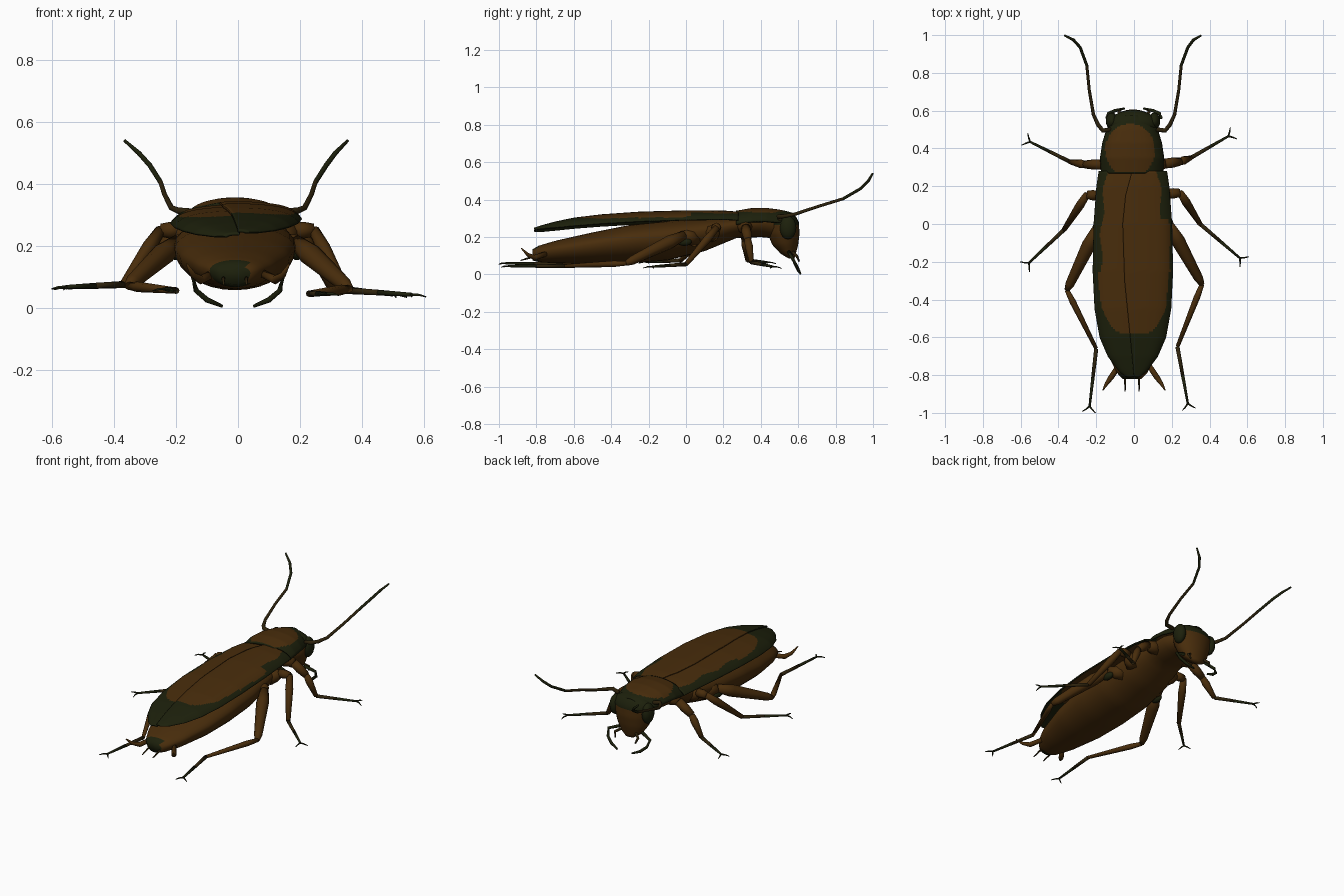
import bpy, bmesh, math
from mathutils import Vector

if "Cube" in bpy.data.objects:
    bpy.data.objects.remove(bpy.data.objects["Cube"])


def material(name, rgb):
    m = bpy.data.materials.new(name)
    m.diffuse_color = (*rgb, 1)
    m.use_nodes = True
    m.node_tree.nodes["Principled BSDF"].inputs["Base Color"].default_value = m.diffuse_color
    return m


BROWN = material("chestnut_brown", (0.066, 0.026, 0.0035))
GREEN = material("dark_green", (0.012, 0.0145, 0.0035))
DARK = material("dark_olive_brown", (0.028, 0.017, 0.004))
MATS = [BROWN, GREEN, DARK]


def finish(bm, name, rule=None):
    """Turn a bmesh into a smooth object; rule(centre) picks the material."""
    bmesh.ops.recalc_face_normals(bm, faces=bm.faces)
    for f in bm.faces:
        f.smooth = True
        if rule:
            f.material_index = int(rule(f.calc_center_median()))
    me = bpy.data.meshes.new(name)
    bm.to_mesh(me)
    bm.free()
    for m in MATS:
        me.materials.append(m)
    ob = bpy.data.objects.new(name, me)
    bpy.context.collection.objects.link(ob)
    return ob


def loft(name, rings, rule=None):
    bm = bmesh.new()
    vs = [[bm.verts.new(p) for p in r] for r in rings]
    n = len(vs[0])
    for a, b in zip(vs, vs[1:]):
        for i in range(n):
            j = (i + 1) % n
            bm.faces.new((a[i], a[j], b[j], b[i]))
    bm.faces.new(vs[0])
    bm.faces.new(vs[-1])
    return finish(bm, name, rule)


def tube(name, pts, radii, rule=None, n=8):
    pts = [Vector(p) for p in pts]
    rings = []
    for i, p in enumerate(pts):
        d = (pts[min(i + 1, len(pts) - 1)] - pts[max(i - 1, 0)]).normalized()
        s = d.cross(Vector((0, 0, 1))).normalized()
        u = s.cross(d)
        rings.append([p + radii[i] * (math.cos(a) * s + math.sin(a) * u)
                      for a in (2 * math.pi * k / n for k in range(n))])
    return loft(name, rings, rule)


def ball(name, c, r, mat):
    bm = bmesh.new()
    bmesh.ops.create_uvsphere(bm, u_segments=16, v_segments=10, radius=1)
    for v in bm.verts:
        v.co = Vector([v.co[k] * r[k] + c[k] for k in range(3)])
    return finish(bm, name, lambda p: mat)


def lerp(table, y, k=1):
    """Interpolate column k of a table sorted by its first column."""
    if y <= table[0][0]:
        return table[0][k]
    for a, b in zip(table, table[1:]):
        if y <= b[0]:
            t = (y - a[0]) / (b[0] - a[0])
            return a[k] + t * (b[k] - a[k])
    return table[-1][k]


# Abdomen and thorax: y, half width, bottom, top
BODY = [(-.82, .05, .075, .135), (-.8, .075, .067, .15), (-.7, .125, .06, .18),
        (-.5, .175, .056, .225), (-.3, .195, .06, .265), (-.1, .195, .075, .285),
        (.1, .175, .125, .30), (.27, .14, .195, .31), (.4, .125, .2, .325), (.5, .09, .19, .31)]
rings = []
for s in range(41):
    y = -.82 + 1.32 * s / 40
    w, lo, hi = (lerp(BODY, y, k) for k in (1, 2, 3))
    zc = lo + .62 * (hi - lo)
    rings.append([(w * math.cos(a) - .01, y, zc + math.sin(a) * ((hi - zc) if math.sin(a) > 0 else (zc - lo)))
                  for a in (2 * math.pi * k / 28 for k in range(28))])
loft("abdomen_and_thorax", rings, lambda p: p.y < -.79 and abs(p.x + .02) < .055)

# Head: z, y centre, half width, half depth
HEAD = [(.085, .565, .03, .015), (.11, .547, .07, .04), (.16, .53, .1, .07), (.22, .522, .12, .085),
        (.28, .525, .13, .078), (.315, .53, .105, .055), (.335, .53, .04, .02)]
rings = []
for s in range(19):
    z = .085 + .25 * s / 18
    yc, w, d = (lerp(HEAD, z, k) for k in (1, 2, 3))
    rings.append([(w * math.cos(a) - .005, yc + d * math.sin(a), z)
                  for a in (2 * math.pi * k / 24 for k in range(24))])
loft("head", rings, lambda p: p.z > .265)

# Wings: y, outer half width, ridge height; and the curved seam
WING = [(-.81, .03, .243), (-.78, .07, .253), (-.7, .13, .275), (-.6, .173, .296), (-.45, .2, .314),
        (-.25, .21, .328), (0, .205, .335), (.2, .19, .334), (.28, .178, .328)]
SEAM = [(-.81, 0), (-.6, -.02), (-.3, -.05), (0, -.06), (.15, -.045), (.28, -.01)]


def wing(name, side, lift):
    bm = bmesh.new()
    nu, nv = 36, 90
    grid = []
    for j in range(nv + 1):
        y = -.81 + 1.09 * j / nv
        ridge = lerp(WING, y, 2)
        w = lerp(WING, y) - .006 * side
        inner = lerp(SEAM, y) if side > 0 else min(.05, w * .1)
        row = []
        for i in range(nu + 1):
            x = inner + (side * w - inner) * (i / nu) ** .8
            t = abs(x) / w
            row.append(bm.verts.new((x, y, ridge + lift - (.022 * t * t + .026 * t ** 8) * w / .2)))
        grid.append(row)
    for a, b in zip(grid, grid[1:]):
        for i in range(nu):
            bm.faces.new((a[i], a[i + 1], b[i + 1], b[i]))

    def painted(p):
        edge = lerp(WING, p.y) - .006 * side - abs(p.x)
        wave = .008 * math.sin(p.y * 26)
        if side > 0:
            band = .05 + wave if p.y > .03 else .014 + .4 * wave if p.y > -.25 else .024 + .5 * wave
            if 0 < p.x - lerp(SEAM, p.y) < .003:
                return 1
        else:
            band = .042 + wave if p.y > -.25 else .03 + .5 * wave
        return edge < band or p.y < -.575 + 14 * max(0, abs(p.x) - .07) ** 2
    ob = finish(bm, name, painted)
    m = ob.modifiers.new("thickness", 'SOLIDIFY')
    m.thickness = .008
    m.offset = 0
    return ob


wing("left_wing", -1, -.006)
wing("right_wing", 1, .004)

# Pronotum: domed shield with a dark border
SHIELD = [(.268, .165, .341), (.35, .17, .355), (.43, .158, .356), (.5, .137, .347), (.55, .105, .336), (.575, .06, .328)]
bm = bmesh.new()
rows = []
for j in range(37):
    y = .268 + .307 * j / 36
    w, top = lerp(SHIELD, y), lerp(SHIELD, y, 2)
    rows.append([bm.verts.new((w * t - .01, y, top - .035 * t * t - .035 * t ** 6 * min(1, w / .15)))
                 for t in (i / 18 - 1 for i in range(37))])
for a, b in zip(rows, rows[1:]):
    for i in range(36):
        bm.faces.new((a[i], a[i + 1], b[i + 1], b[i]))
ob = finish(bm, "pronotum", lambda p: p.y < .275 or ((p.x + .02) / .132) ** 2 + ((p.y - .39) / .14) ** 2 > 1)
m = ob.modifiers.new("thickness", 'SOLIDIFY')
m.thickness = .012

# Legs: hip, femur start, knee, ankle, tip
LEGS = {
    "right_front": [(.08, .31, .26), (.165, .32, .25), (.245, .33, .19), (.3, .35, .065), (.5, .465, .042)],
    "left_front": [(-.09, .31, .26), (-.17, .315, .25), (-.26, .315, .19), (-.34, .33, .075), (-.55, .435, .065)],
    "right_middle": [(.12, .13, .21), (.18, .16, .25), (.245, .165, .25), (.35, 0, .055), (.56, -.18, .042)],
    "left_middle": [(-.13, .13, .21), (-.19, .15, .25), (-.25, .155, .25), (-.37, -.03, .075), (-.555, -.205, .067)],
    "right_hind": [(.12, .05, .19), (.19, -.01, .21), (.36, -.32, .06), (.23, -.65, .045), (.285, -.95, .045)],
    "left_hind": [(-.13, .05, .19), (-.2, -.03, .21), (-.355, -.35, .07), (-.2, -.66, .055), (-.235, -.965, .06)],
}
for name, path in LEGS.items():
    p = [Vector(q) for q in path]
    hind = "hind" in name
    tube(name + "_coxa", [p[0], p[0].lerp(p[1], .5), p[1]], [.042, .04, .026])
    if hind:
        tube(name + "_femur", [p[1], p[1].lerp(p[2], .25), p[1].lerp(p[2], .9), p[2]], [.025, .037, .024, .014])
        tube(name + "_tibia", [p[2], p[2].lerp(p[3], .2), p[3]], [.012, .017, .01])
        ball(name + "_joint", p[1] + Vector((0, 0, -.035)), (.02, .04, .022), 1)
    else:
        tube(name + "_femur", [p[1], p[1].lerp(p[2], .5), p[2]], [.026, .027, .021])
        tube(name + "_tibia", [p[2], p[2].lerp(p[3], .3), p[3]], [.018, .023, .013])
    # Foot: dark outer half, forked claw at the end
    mid = p[3].lerp(p[4], .5)
    tube(name + "_foot_inner", [p[3], mid], [.011, .009], lambda c: 2)
    tube(name + "_foot_outer", [mid, p[4]], [.009, .006], lambda c: 1)
    d = (p[4] - p[3]).normalized()
    side = d.cross(Vector((0, 0, 1)))
    for k in (-1, 1):
        tube(name + "_claw", [p[4], p[4] + d * .018 + side * .018 * k,
                              p[4] + d * .032 + side * .036 * k - Vector((0, 0, .006))],
             [.005, .004, .002], lambda c: 1, 6)

# Parts repeated on both sides
for s, label in ((1, "right_"), (-1, "left_")):
    ball(label + "eye", (s * .112 - .005, .545, .25), (.032, .045, .062), 1)
    k = 0 if s > 0 else -.012
    tube(label + "antenna", [(s * .12, .5, .3), (s * .165, .495, .31), (s * .19, .525, .312), (s * .215, .58, .322),
                             (s * .237, .71, .365), (s * .25, .84, .405), (s * .285, .935, .46),
                             (s * .315 + k * .5, .975, .5), (s * .355 + k, .998, .54)],
         [.012, .012, .011, .009, .008, .008, .008, .008, .005], lambda p: 2 if p.y < .8 else 1)
    tube(label + "long_palp", [(s * .08, .55, .12), (s * .145, .565, .095), (s * .135, .585, .055), (s * .1, .6, .025), (s * .05, .612, .004)],
         [.01, .009, .009, .009, .005], lambda p: 1)
    tube(label + "short_palp", [(s * .05, .57, .12), (s * .08, .592, .1), (s * .07, .605, .07)], [.009, .008, .005], lambda p: 2)
    tube(label + "cercus", [(s * .08, -.75, .11), (s * .12, -.81, .09), (s * .145, -.845, .105), (s * .165, -.88, .14)],
         [.014, .015, .01, .003])
    tube(label + "tail_spike", [(s * .037 - .01, -.8, .1), (s * .037 - .01, -.885, .075)], [.007, .003], lambda p: 2)
